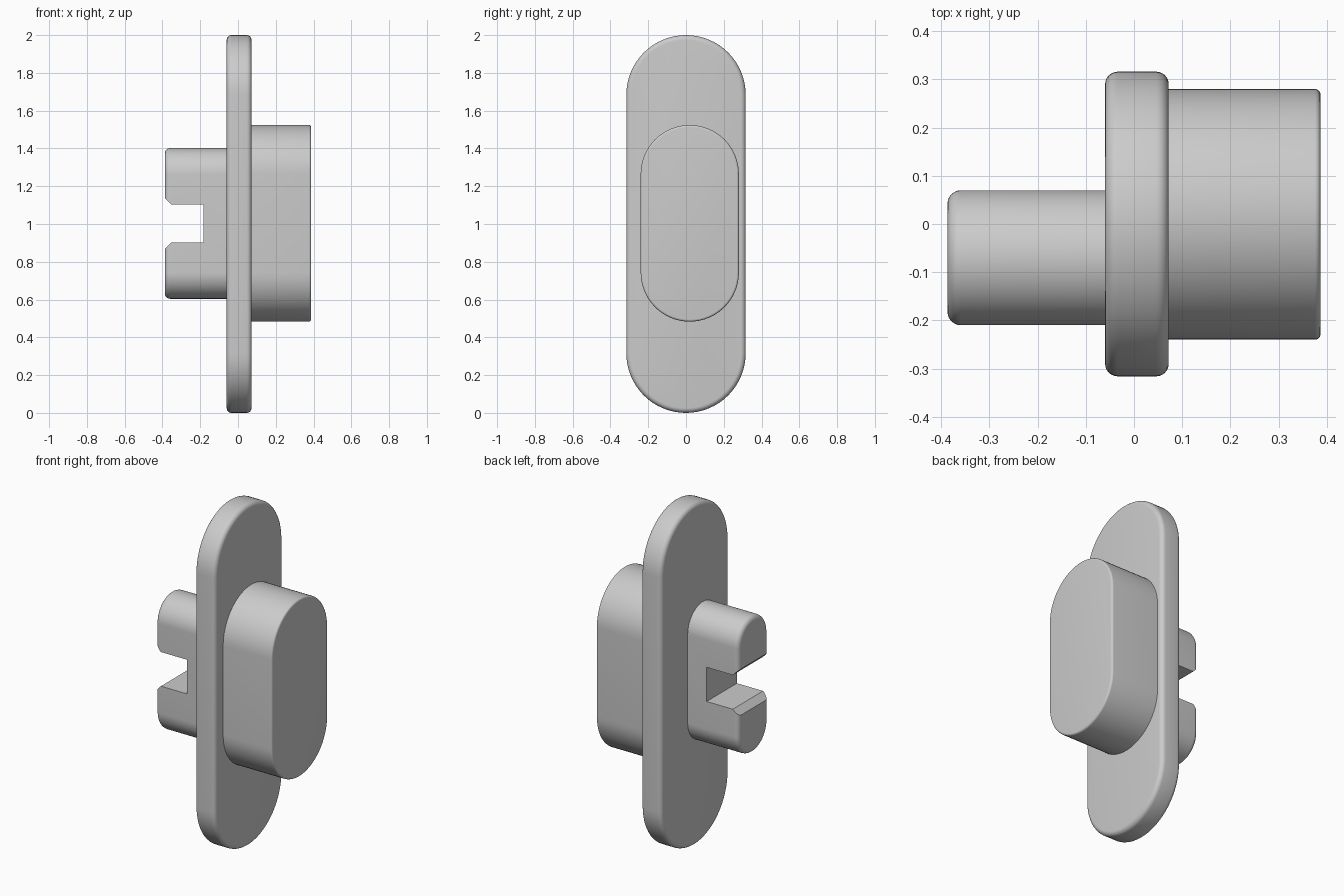
import bpy, bmesh, math

if "Cube" in bpy.data.objects:
    bpy.data.objects.remove(bpy.data.objects["Cube"])

grey = bpy.data.materials.new("plain grey")
grey.diffuse_color = (0.6, 0.6, 0.6, 1)
grey.use_nodes = True
grey.node_tree.nodes["Principled BSDF"].inputs["Base Color"].default_value = grey.diffuse_color


def finish(name, bm):
    bmesh.ops.recalc_face_normals(bm, faces=bm.faces)
    mesh = bpy.data.meshes.new(name)
    bm.to_mesh(mesh)
    bm.free()
    mesh.materials.append(grey)
    ob = bpy.data.objects.new(name, mesh)
    bpy.context.collection.objects.link(ob)
    return ob


def smooth(ob):
    bpy.ops.object.select_all(action='DESELECT')
    ob.select_set(True)
    bpy.context.view_layer.objects.active = ob
    bpy.ops.object.shade_smooth_by_angle(angle=math.radians(30))


def outline(cy, z0, z1, r, steps=32):
    """Upright slot shape in the y-z plane with round ends of radius r."""
    pts = []
    for base, start in ((z1, 0), (z0, math.pi)):
        for i in range(steps + 1):
            a = start + math.pi * i / steps
            pts.append((cy + r * math.cos(a), base + r * math.sin(a)))
    return pts


def slot_solid(name, x0, x1, cy, bottom, top, r, fillet0, fillet1, segs=6):
    """Slot shape extruded along x, with rounded rims at either end."""
    rings = []
    for x, f, inward in ((x0, fillet0, 1), (x1, fillet1, -1)):
        end = []
        if f:
            for i in range(segs + 1):
                a = math.pi / 2 * i / segs
                end.append((x + inward * f * (1 - math.sin(a)), f * (1 - math.cos(a))))
            end.reverse()
        else:
            end.append((x, 0))
        rings += end if inward == 1 else end[::-1]
    rings.sort(key=lambda p: p[0])
    bm = bmesh.new()
    loops = []
    for x, inset in rings:
        loops.append([bm.verts.new((x, y, z))
                      for y, z in outline(cy, bottom + r, top - r, r - inset)])
    for a, b in zip(loops, loops[1:]):
        for i in range(len(a)):
            j = (i + 1) % len(a)
            bm.faces.new((a[i], a[j], b[j], b[i]))
    bm.faces.new(loops[0])
    bm.faces.new(loops[-1])
    return finish(name, bm)


# Flange plate and the wide grip on its right side
plate = slot_solid("flange_plate", -0.06, 0.072, 0, 0, 2, 0.316, 0.026, 0.026)
grip = slot_solid("grip_block", 0.06, 0.387, 0.02, 0.483, 1.524, 0.26, 0, 0.012)

# Narrow tab on the left side
tab = slot_solid("notched_tab", -0.387, -0.05, -0.07, 0.604, 1.402, 0.14, 0.028, 0)

# Notch with chamfered mouth, cut right through the tab
mid, half, ch = 1.003, 0.1, 0.035
profile = [(-0.183, half), (-0.387 + ch, half), (-0.387 - 0.04, half + ch + 0.04)]
profile += [(x, -h) for x, h in reversed(profile)]
bm = bmesh.new()
face = bm.faces.new([bm.verts.new((x, -0.4, mid + h)) for x, h in profile])
ext = bmesh.ops.extrude_face_region(bm, geom=[face])
bmesh.ops.translate(bm, vec=(0, 0.8, 0),
                    verts=[v for v in ext["geom"] if isinstance(v, bmesh.types.BMVert)])
cutter = finish("notch_cutter", bm)
cutter.hide_render = True

mod = tab.modifiers.new("notch", 'BOOLEAN')
mod.operation = 'DIFFERENCE'
mod.solver = 'EXACT'
mod.object = cutter
bpy.context.view_layer.objects.active = tab
bpy.ops.object.modifier_apply(modifier=mod.name)
bpy.data.objects.remove(cutter)

for ob in (plate, grip, tab):
    smooth(ob)
